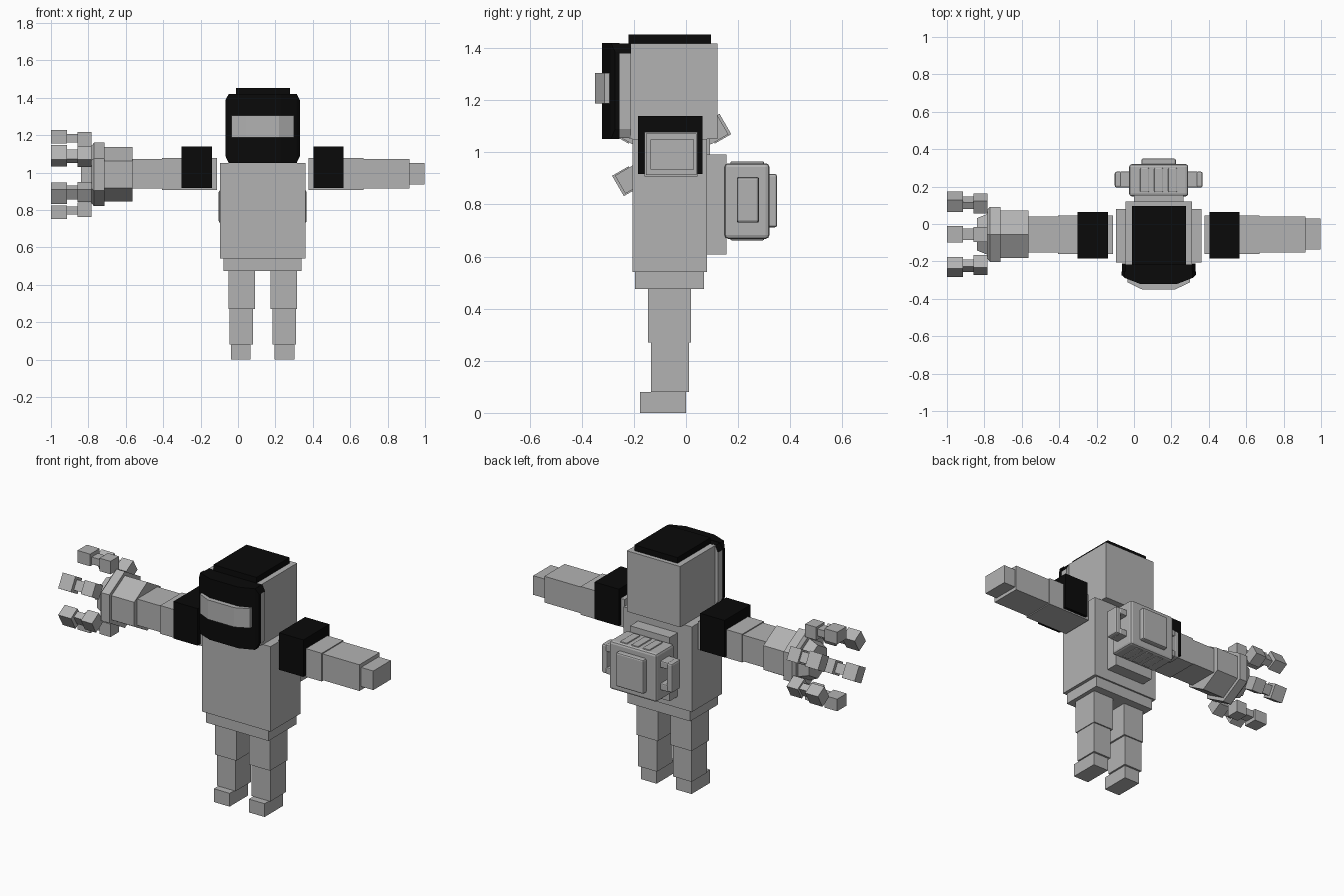
import bpy, bmesh, math

if "Cube" in bpy.data.objects:
    bpy.data.objects.remove(bpy.data.objects["Cube"])

CX = 0.132            # body centre line
AY, AZ = -0.055, 0.99  # arm axis


def material(name, v):
    m = bpy.data.materials.new(name)
    m.diffuse_color = (v, v, v, 1)
    m.use_nodes = True
    m.node_tree.nodes["Principled BSDF"].inputs["Base Color"].default_value = m.diffuse_color
    return m


GREY = material("suit grey", 0.45)
BLACK = material("black", 0.003)


def finish(name, bm, mats, bevel=0):
    bmesh.ops.recalc_face_normals(bm, faces=bm.faces)
    me = bpy.data.meshes.new(name)
    bm.to_mesh(me)
    bm.free()
    for m in mats:
        me.materials.append(m)
    ob = bpy.data.objects.new(name, me)
    bpy.context.collection.objects.link(ob)
    if bevel:
        mod = ob.modifiers.new("bevel", "BEVEL")
        mod.width, mod.segments = bevel, 2
    return ob


def loft(name, rings, mats=(GREY,), bevel=0):
    """Skin a row of matching closed rings and cap both ends."""
    bm = bmesh.new()
    rows = [[bm.verts.new(p) for p in r] for r in rings]
    n = len(rows[0])
    for a, b in zip(rows, rows[1:]):
        for i in range(n):
            j = (i + 1) % n
            bm.faces.new((a[i], a[j], b[j], b[i]))
    bm.faces.new(rows[0])
    bm.faces.new(rows[-1])
    return finish(name, bm, mats, bevel)


def box(name, x, y, z, mat=GREY, bevel=0):
    rings = [[(u, y[0], z[0]), (u, y[1], z[0]), (u, y[1], z[1]), (u, y[0], z[1])] for u in x]
    return loft(name, rings, (mat,), bevel)


def pair(name, x, y, z, mat=GREY, bevel=0):
    """Box on the +x side and its mirror across the centre line."""
    box(name + "_left", x, y, z, mat, bevel)
    box(name + "_right", (2 * CX - x[1], 2 * CX - x[0]), y, z, mat, bevel)


def hexagon(name, sections):
    loft(name, [[(x, AY + r * math.cos(math.radians(30 + 60 * k)),
                  AZ + r * math.sin(math.radians(30 + 60 * k))) for k in range(6)]
                for x, r in sections])


# Torso, pelvis and legs
box("torso", (-0.095, 0.36), (-0.205, 0.08), (0.54, 1.052))
box("pelvis", (-0.077, 0.34), (-0.195, 0.07), (0.475, 0.54))
pair("upper_leg", (0.174, 0.315), (-0.145, 0.02), (0.27, 0.475))
pair("lower_leg", (0.185, 0.31), (-0.135, 0.012), (0.08, 0.27))
pair("foot", (0.196, 0.301), (-0.177, 0.0), (0, 0.08))

# Head and cap
box("head", (-0.045, 0.31), (-0.217, 0.12), (1.052, 1.418))
box("cap", (-0.01, 0.277), (-0.22, 0.095), (1.415, 1.453), BLACK)


def curved_plate(name, half, mats):
    """Plate bowed toward the front; half holds (dx, front y, back y, low z, high z)."""
    cols = [(-d, *r) for d, *r in half] + [(d, *r) for d, *r in reversed(half)]
    return loft(name, [[(CX + d, f, z0), (CX + d, b, z0), (CX + d, b, z1), (CX + d, f, z1)]
                       for d, f, b, z0, z1 in cols], mats)


# Face mask: grey rim with black top, black front shell, grey eye strip
rim = curved_plate("mask_rim", [(0.197, -0.256, -0.212, 1.09, 1.38),
                                (0.178, -0.256, -0.212, 1.055, 1.418)], (GREY, BLACK))
for p in rim.data.polygons:
    p.material_index = int(p.normal.z > 0.3)
curved_plate("mask_front", [(0.2, -0.272, -0.255, 1.09, 1.385),
                            (0.182, -0.288, -0.255, 1.052, 1.42),
                            (0.095, -0.322, -0.255, 1.052, 1.42)], (BLACK,))
curved_plate("eye_strip", [(0.167, -0.312, -0.28, 1.188, 1.305),
                           (0.088, -0.35, -0.28, 1.188, 1.305)], (GREY,))

# Arms
pair("shoulder_band", (0.403, 0.565), (-0.185, 0.063), (0.917, 1.14), BLACK)
pair("upper_arm", (0.377, 0.67), (-0.16, 0.045), (0.908, 1.078))
box("left_forearm", (0.67, 0.916), (-0.153, 0.04), (0.914, 1.072))
box("left_hand", (0.916, 0.997), (-0.137, 0.03), (0.935, 1.05))
box("right_forearm", (-0.57, -0.405), (-0.153, 0.04), (0.914, 1.072))

# Six-sided gauntlet with a ring of six jointed claws
hexagon("gauntlet", [(-0.715, 0.146), (-0.565, 0.146)])
hexagon("gauntlet_ring", [(-0.785, 0.15), (-0.77, 0.17), (-0.715, 0.17)])
hexagon("palm", [(-0.84, 0.1), (-0.785, 0.125)])


def claw_part(name, a, x, r, w):
    c, s = math.cos(a), math.sin(a)
    corners = [(r[0], -w), (r[1], -w), (r[1], w), (r[0], w)]
    loft(name, [[(u, AY + q * c - t * s, AZ + q * s + t * c) for q, t in corners] for u in x])


for k in range(6):
    a = math.radians(30 + 60 * k)
    claw_part(f"claw_knuckle_{k + 1}", a, (-0.857, -0.783), (0.15, 0.228), 0.04)
    claw_part(f"claw_link_{k + 1}", a, (-0.915, -0.857), (0.172, 0.215), 0.03)
    claw_part(f"claw_tip_{k + 1}", a, (-1.0, -0.915), (0.165, 0.238), 0.045)

# Backpack: mount, rounded case, rear panel, vents and side handles
box("pack_mount", (0.0, 0.264), (0.08, 0.155), (0.608, 0.992))
box("pack_case", (-0.026, 0.29), (0.148, 0.32), (0.668, 0.958), bevel=0.014)
box("pack_panel", (0.04, 0.224), (0.31, 0.35), (0.712, 0.917), bevel=0.009)
for k in (-1, 0, 1):
    x = CX + 0.075 * k
    box(f"pack_vent_{k + 2}", (x - 0.024, x + 0.024), (0.17, 0.3), (0.662, 0.965), bevel=0.006)
pair("handle_grip", (0.33, 0.367), (0.195, 0.28), (0.73, 0.905), bevel=0.01)
pair("handle_top", (0.28, 0.34), (0.195, 0.28), (0.865, 0.905), bevel=0.006)
pair("handle_bottom", (0.28, 0.34), (0.195, 0.28), (0.73, 0.77), bevel=0.006)
